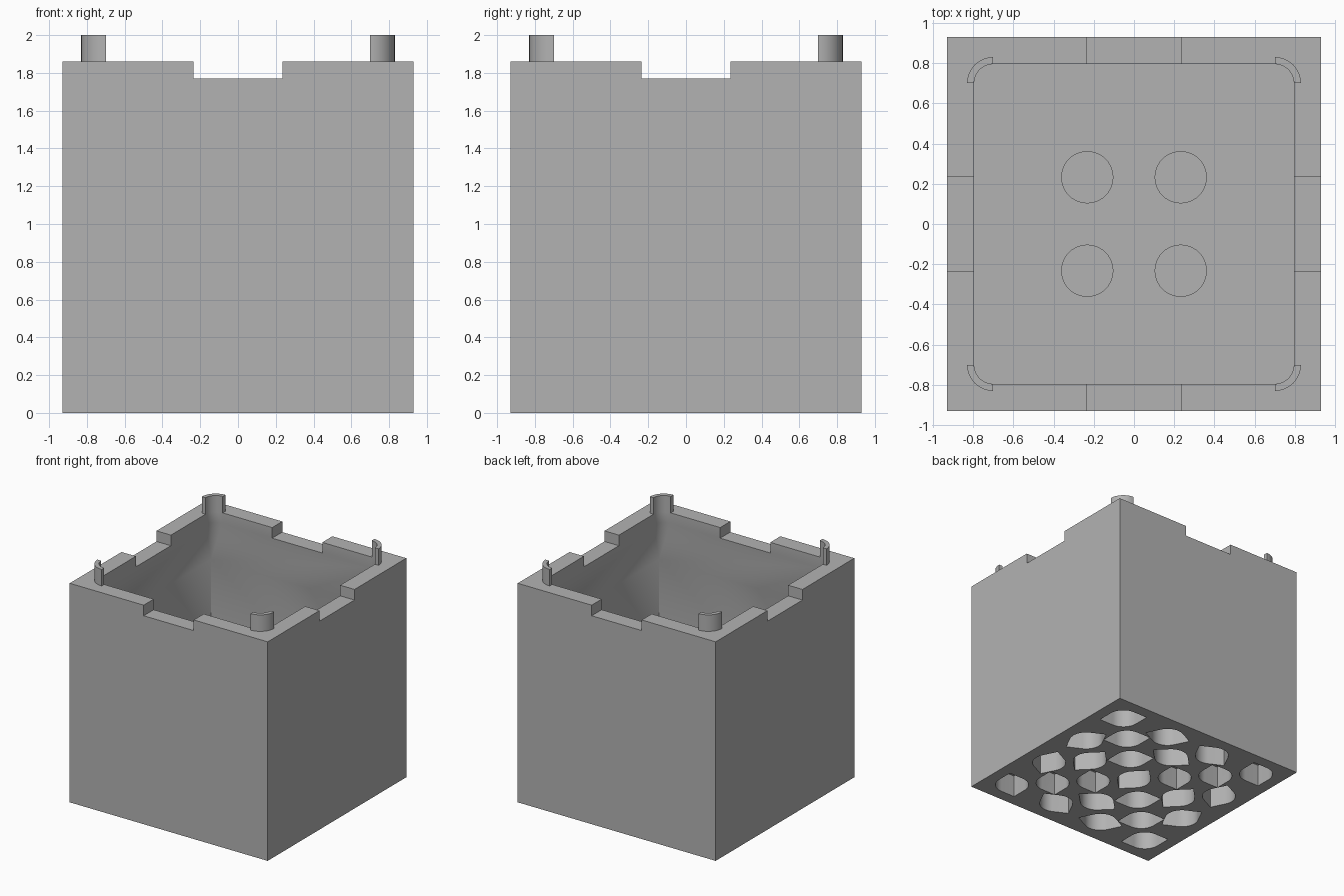
import bpy, bmesh, math

if "Cube" in bpy.data.objects:
    bpy.data.objects.remove(bpy.data.objects["Cube"], do_unlink=True)

HALF, RIM_Z = 0.93, 1.86
OPENING, CORNER = 0.795, 0.70      # opening half width, corner arc centre
PITCH = 0.465                      # spacing of the studs and sockets
FLOOR_Z, SOCKET_DEPTH = 0.26, 0.19

grey = bpy.data.materials.new("plain grey")
grey.use_nodes = True
colour = (0.45, 0.45, 0.45, 1)
grey.diffuse_color = colour
grey.node_tree.nodes["Principled BSDF"].inputs["Base Color"].default_value = colour


def loft(name, rings):
    """Closed solid through a list of (outline points, height)."""
    bm = bmesh.new()
    loops = [[bm.verts.new((x, y, z)) for x, y in pts] for pts, z in rings]
    n = len(loops[0])
    for low, high in zip(loops, loops[1:]):
        for i in range(n):
            j = (i + 1) % n
            bm.faces.new((low[i], low[j], high[j], high[i]))
    bm.faces.new(loops[0][::-1])
    bm.faces.new(loops[-1])
    bmesh.ops.remove_doubles(bm, verts=bm.verts, dist=1e-5)
    bmesh.ops.recalc_face_normals(bm, faces=bm.faces)
    mesh = bpy.data.meshes.new(name)
    bm.to_mesh(mesh)
    bm.free()
    mesh.materials.append(grey)
    obj = bpy.data.objects.new(name, mesh)
    bpy.context.collection.objects.link(obj)
    return obj


def arc(cx, cy, r, start, end, steps):
    angles = [math.radians(start + (end - start) * i / steps) for i in range(steps + 1)]
    return [(cx + r * math.cos(a), cy + r * math.sin(a)) for a in angles]


def rect(x, y):
    return [(-x, -y), (x, -y), (x, y), (-x, y)]


def rounded_square(half, r):
    c, pts = half - r, []
    for k, (sx, sy) in enumerate([(1, 1), (-1, 1), (-1, -1), (1, -1)]):
        pts += arc(sx * c, sy * c, r, 90 * k, 90 * k + 90, 10)
    return pts


def leaf(cx, cy, angle, r=0.133):
    """Round hole with two opposite square tips."""
    pts = arc(0, 0, r, 45, 135, 12) + [(-r * math.sqrt(2), 0)]
    pts += [(-x, -y) for x, y in pts]
    c, s = math.cos(angle), math.sin(angle)
    return [(cx + x * c - y * s, cy + x * s + y * c) for x, y in pts]


def cut(obj, cutter):
    mod = obj.modifiers.new("cut", 'BOOLEAN')
    mod.operation, mod.solver, mod.object = 'DIFFERENCE', 'EXACT', cutter
    bpy.context.view_layer.objects.active = obj
    bpy.ops.object.modifier_apply(modifier=mod.name)
    bpy.data.objects.remove(cutter, do_unlink=True)


def smooth(obj):
    bpy.ops.object.select_all(action='DESELECT')
    obj.select_set(True)
    bpy.context.view_layer.objects.active = obj
    bpy.ops.object.shade_smooth_by_angle(angle=math.radians(30))


# Box with a wide square cavity that narrows to a rounded opening
box = loft("box", [(rect(HALF, HALF), 0), (rect(HALF, HALF), RIM_Z)])
opening = rounded_square(OPENING, OPENING - CORNER)
square = rounded_square(0.84, 0)
cut(box, loft("cavity_cutter", [(square, FLOOR_Z), (square, 1.41),
                                (opening, 1.77), (opening, 2.0)]))

# Notches in the middle of each rim side
for size in ((0.235, 1.2), (1.2, 0.235)):
    cut(box, loft("notch_cutter", [(rect(*size), 1.77), (rect(*size), 2.1)]))

# Sockets in the underside: a four by four grid with three by three between
sites = [((i - n) * PITCH, (j - n) * PITCH)
         for n, count in ((1.5, 4), (1, 3)) for i in range(count) for j in range(count)]
for x, y in sites:
    tangent = math.atan2(y, x) + math.pi / 2
    outline = leaf(x, y, tangent)
    cut(box, loft("socket_cutter", [(outline, -0.1), (outline, SOCKET_DEPTH)]))
smooth(box)

# Quarter ring posts on the rim corners and round studs on the floor
for k, (sx, sy) in enumerate([(1, 1), (-1, 1), (-1, -1), (1, -1)]):
    cx, cy, a = sx * CORNER, sy * CORNER, 90 * k
    ring = arc(cx, cy, 0.13, a, a + 90, 12) + arc(cx, cy, OPENING - CORNER, a + 90, a, 12)
    smooth(loft("corner_post", [(ring, RIM_Z - 0.01), (ring, 2.0)]))
    disc = arc(sx * PITCH / 2, sy * PITCH / 2, 0.13, 0, 360, 40)[:-1]
    smooth(loft("floor_stud", [(disc, FLOOR_Z - 0.01), (disc, FLOOR_Z + 0.14)]))
